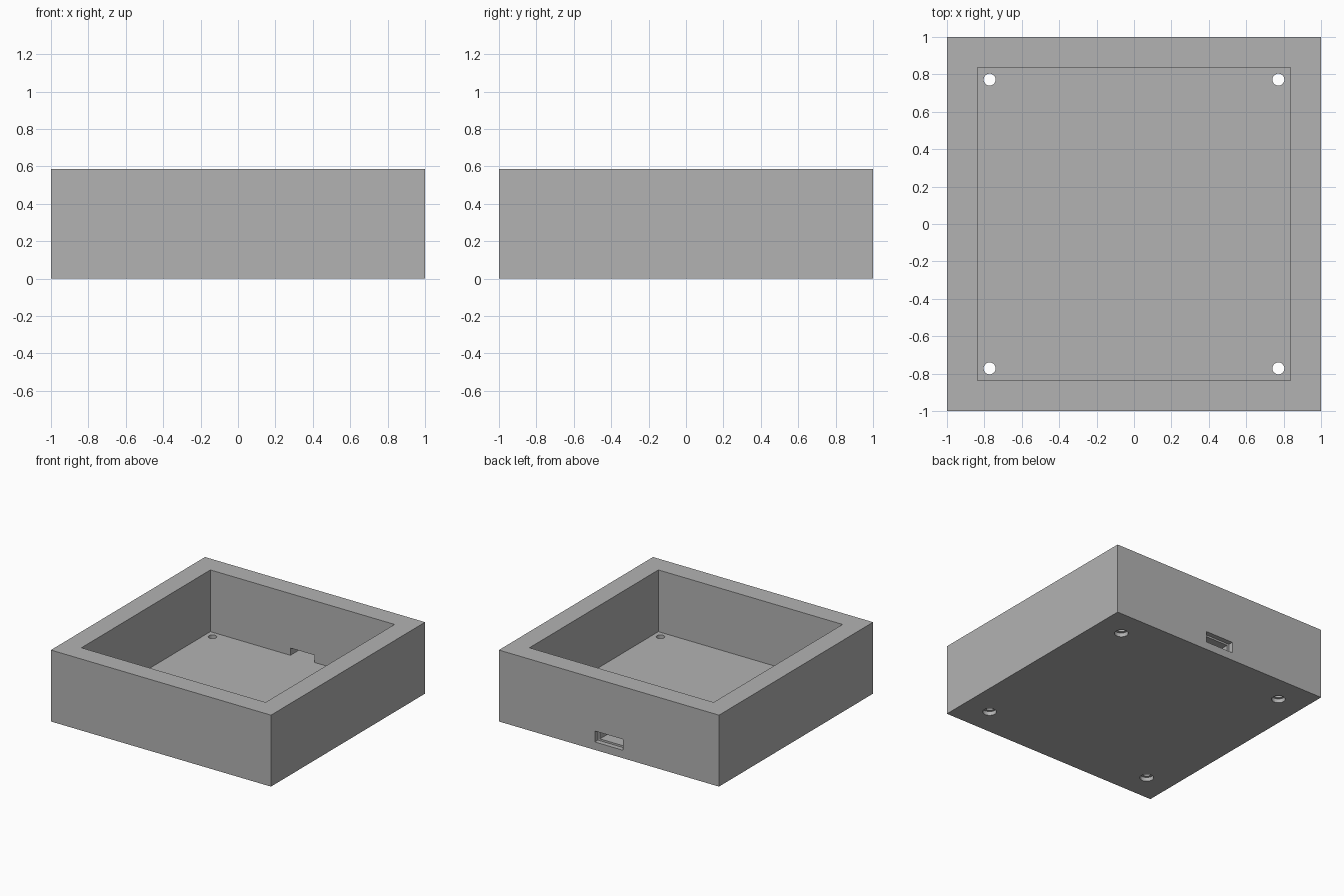
import bpy

HEIGHT = 0.587
FLOOR = 0.08
INNER = 0.837
HOLE_POS = 0.772

default = bpy.data.objects.get("Cube")
if default:
    bpy.data.objects.remove(default, do_unlink=True)

grey = bpy.data.materials.new("plain grey")
grey.use_nodes = True
colour = (0.45, 0.45, 0.45, 1)
grey.diffuse_color = colour
grey.node_tree.nodes["Principled BSDF"].inputs["Base Color"].default_value = colour


def box(name, low, high):
    """Box spanning two opposite corners."""
    centre = [(a + b) / 2 for a, b in zip(low, high)]
    bpy.ops.mesh.primitive_cube_add(size=1, location=centre)
    ob = bpy.context.object
    ob.name = name
    ob.scale = [b - a for a, b in zip(low, high)]
    bpy.ops.object.transform_apply(location=True, rotation=False, scale=True)
    ob.data.materials.append(grey)
    return ob


def cylinder(name, x, y, radius, low, high):
    """Upright cylinder between two heights."""
    bpy.ops.mesh.primitive_cylinder_add(
        vertices=32, radius=radius, depth=high - low, location=(x, y, (low + high) / 2))
    ob = bpy.context.object
    ob.name = name
    ob.data.materials.append(grey)
    return ob


def cut(target, cutter):
    """Subtract the cutter and discard it."""
    mod = target.modifiers.new("cut", "BOOLEAN")
    mod.operation = "DIFFERENCE"
    mod.solver = "EXACT"
    mod.object = cutter
    cutter.hide_render = True
    bpy.context.view_layer.objects.active = target
    bpy.ops.object.modifier_apply(modifier=mod.name)
    bpy.data.objects.remove(cutter, do_unlink=True)


# Open tray
case = box("enclosure_case", (-1, -1, 0), (1, 1, HEIGHT))
cut(case, box("cavity", (-INNER, -INNER, FLOOR), (INNER, INNER, HEIGHT + 0.1)))

# Cable port through the back wall, with a wider shallow recess outside
cut(case, box("port", (-0.11, INNER - 0.05, FLOOR), (0.11, 1.1, 0.14)))
cut(case, box("port_recess", (-0.128, 0.96, 0.065), (0.128, 1.1, 0.155)))

# Screw holes with counterbores underneath
for x in (-HOLE_POS, HOLE_POS):
    for y in (-HOLE_POS, HOLE_POS):
        cut(case, cylinder("screw_hole", x, y, 0.032, -0.1, FLOOR + 0.1))
        cut(case, cylinder("counterbore", x, y, 0.052, -0.1, 0.033))
